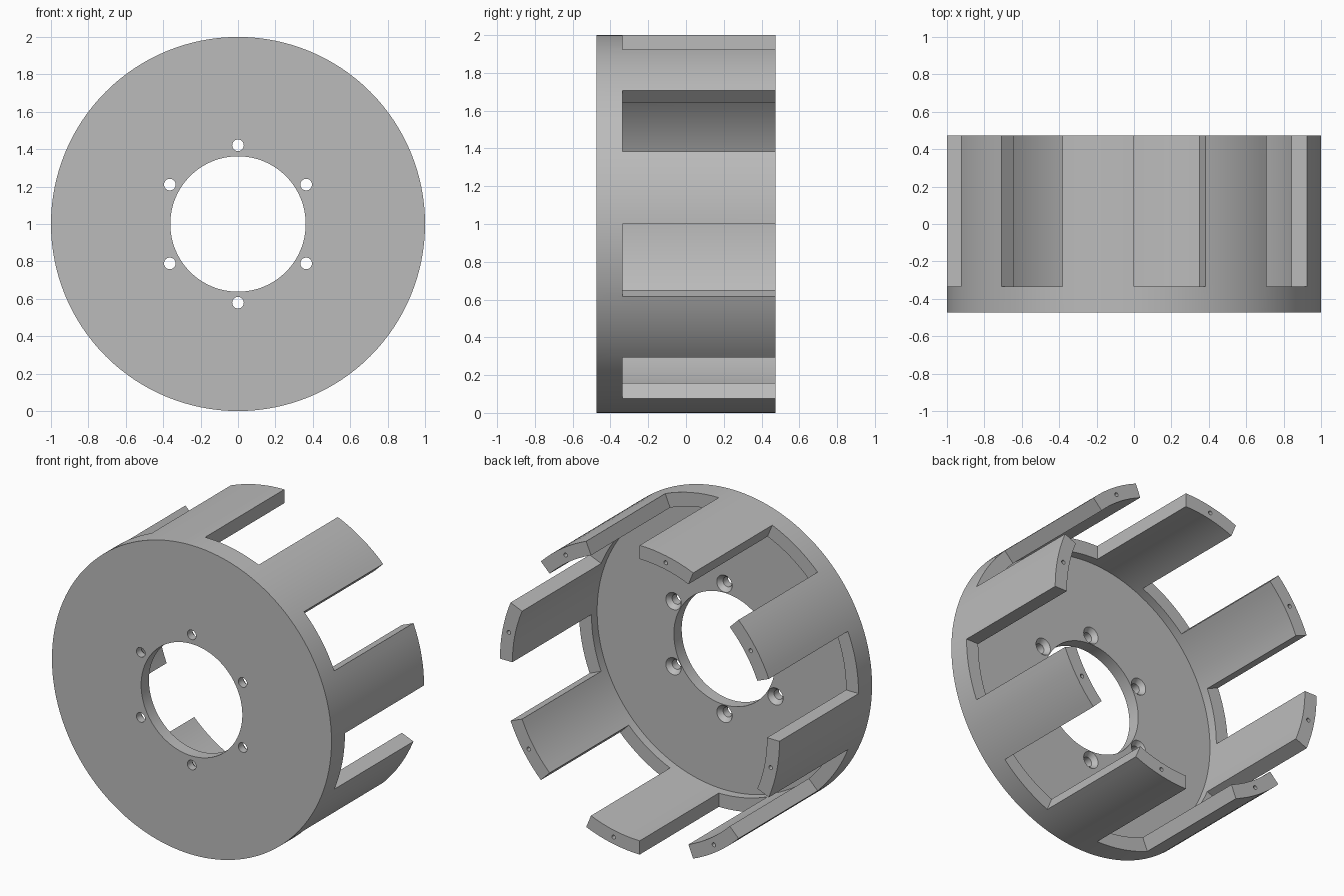
import bpy, bmesh
from math import sin, cos, pi, radians, degrees, atan2

if "Cube" in bpy.data.objects:
    bpy.data.objects.remove(bpy.data.objects["Cube"], do_unlink=True)

SEGMENTS = 128
FRONT, FLOOR, RIM, BACK = -0.473, -0.393, -0.335, 0.473
OUTER, INNER, BORE = 1.0, 0.911, 0.362
FINGERS = 8
PITCH = 360 / FINGERS

grey = bpy.data.materials.new("matte grey")
grey.use_nodes = True
colour = (0.5, 0.5, 0.5, 1)
grey.diffuse_color = colour
grey.node_tree.nodes["Principled BSDF"].inputs["Base Color"].default_value = colour


def polar(r, angle):
    """Point around the drum axis, angle measured from the top towards +x."""
    return r * sin(angle), 1 + r * cos(angle)


def lathe(bm, profile, segments, centre=(0, 1)):
    """Revolve a closed (radius, y) profile around an axis along y."""
    rings = []
    for i in range(segments):
        a = 2 * pi * i / segments
        rings.append([bm.verts.new((centre[0] + r * sin(a), y, centre[1] + r * cos(a)))
                      for r, y in profile])
    n = len(profile)
    for i in range(segments):
        a, b = rings[i], rings[(i + 1) % segments]
        for j in range(n):
            k = (j + 1) % n
            bm.faces.new((a[j], a[k], b[k], b[j]))


def plug(bm, stations, segments, centre):
    """Solid turned plug from (radius, y) stations, capped at both ends."""
    rings = []
    for r, y in stations:
        rings.append([bm.verts.new((centre[0] + r * sin(2 * pi * i / segments), y,
                                    centre[1] + r * cos(2 * pi * i / segments)))
                      for i in range(segments)])
    for a, b in zip(rings, rings[1:]):
        for i in range(segments):
            k = (i + 1) % segments
            bm.faces.new((a[i], a[k], b[k], b[i]))
    bm.faces.new(rings[0])
    bm.faces.new(rings[-1])


def to_object(bm, name):
    bmesh.ops.recalc_face_normals(bm, faces=bm.faces[:])
    mesh = bpy.data.meshes.new(name)
    bm.to_mesh(mesh)
    bm.free()
    mesh.materials.append(grey)
    obj = bpy.data.objects.new(name, mesh)
    bpy.context.collection.objects.link(obj)
    return obj


# Shallow dish with a central bore and a raised rim
bm = bmesh.new()
lathe(bm, [(BORE, FRONT), (OUTER, FRONT), (OUTER, RIM),
           (INNER, RIM), (INNER, FLOOR), (BORE, FLOOR)], SEGMENTS)

# Fingers drawn out of every other stretch of the rim
tops = []
for face in bm.faces:
    c = face.calc_center_median()
    angle = degrees(atan2(c.x, c.z - 1)) % PITCH
    if all(abs(v.co.y - RIM) < 1e-5 for v in face.verts) and angle > PITCH / 2:
        tops.append(face)
drawn = bmesh.ops.extrude_face_region(bm, geom=tops)["geom"]
for v in drawn:
    if isinstance(v, bmesh.types.BMVert):
        v.co.y = BACK
bmesh.ops.delete(bm, geom=[f for f in tops if f.is_valid], context="FACES")
drum = to_object(bm, "slotted_drum")

# Drills: countersunk bolt holes in the floor, pin holes in the finger ends
bm = bmesh.new()
for i in range(6):
    plug(bm, [(0.031, FRONT - 0.05), (0.031, FLOOR - 0.03),
              (0.055, FLOOR), (0.055, FLOOR + 0.05)], 32, polar(0.421, i * pi / 3))
for i in range(FINGERS):
    middle = radians(PITCH * (i + 0.75))
    plug(bm, [(0.013, BACK - 0.1), (0.013, BACK + 0.05)], 16,
         polar((OUTER + INNER) / 2, middle))
drills = to_object(bm, "hole_drills")
drills.hide_render = True

# Cut the holes and discard the drills
cut = drum.modifiers.new("holes", "BOOLEAN")
cut.operation = "DIFFERENCE"
cut.solver = "EXACT"
cut.object = drills
bpy.ops.object.select_all(action="DESELECT")
drum.select_set(True)
bpy.context.view_layer.objects.active = drum
bpy.ops.object.modifier_apply(modifier=cut.name)
bpy.data.objects.remove(drills, do_unlink=True)
bpy.ops.object.shade_smooth_by_angle(angle=radians(25))
